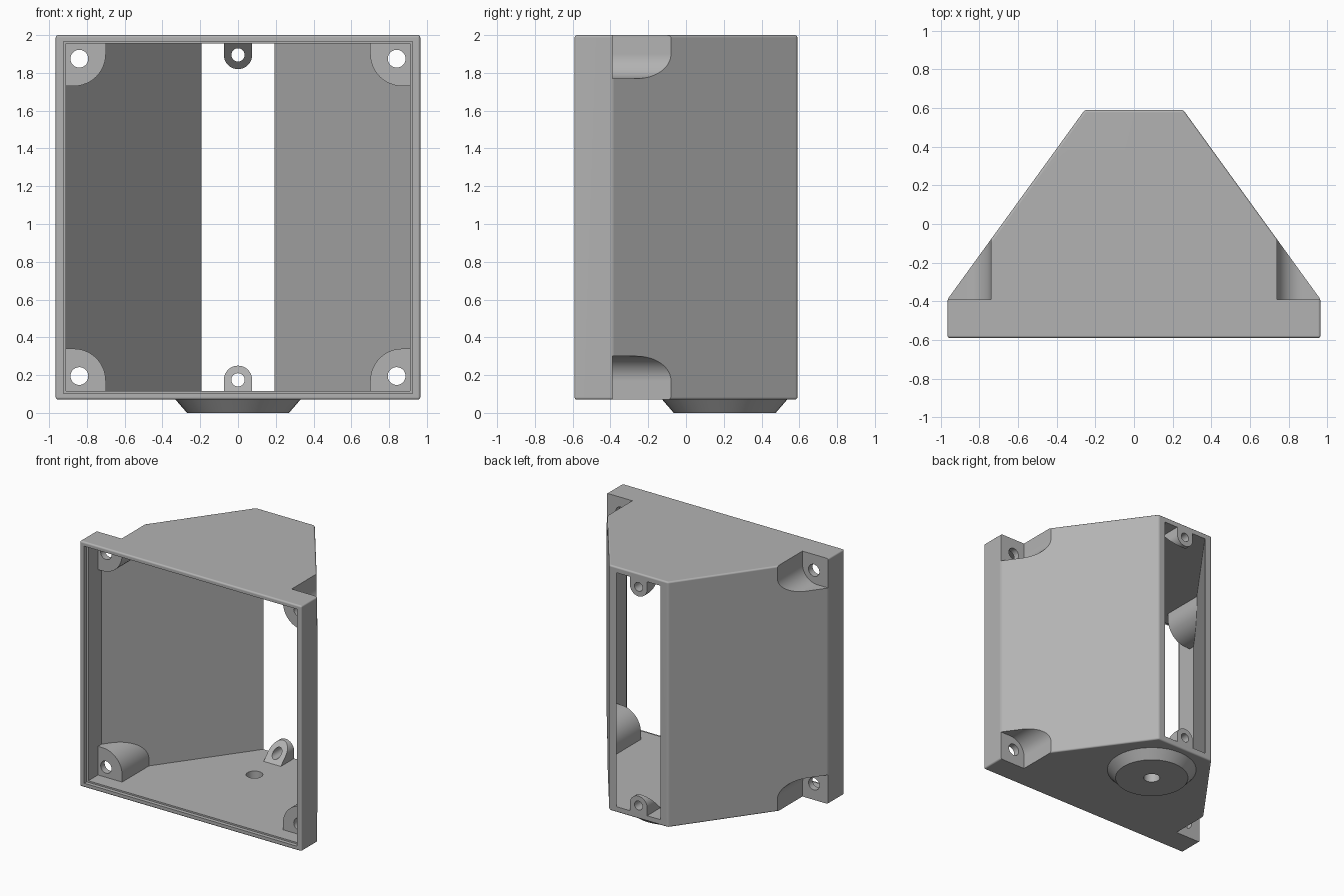
import bpy, bmesh, math
from mathutils import Vector

default = bpy.data.objects.get("Cube")
if default:
    bpy.data.objects.remove(default, do_unlink=True)

MID_Z = 1.035          # mirror height of the housing
SLOPE = 0.71 / 0.98    # sideways run of the slanted walls per unit depth

grey = bpy.data.materials.new("plain grey")
grey.use_nodes = True
colour = (0.45, 0.45, 0.45, 1)
grey.diffuse_color = colour
grey.node_tree.nodes["Principled BSDF"].inputs["Base Color"].default_value = colour


def prism(name, outline, low, high, axis):
    """Extrude an outline along y (outline in x,z) or z (outline in x,y)."""
    place = (lambda a, b, t: (a, t, b)) if axis == "y" else (lambda a, b, t: (a, b, t))
    bm = bmesh.new()
    rings = [[bm.verts.new(place(a, b, t)) for a, b in outline] for t in (low, high)]
    for ring in rings:
        bm.faces.new(ring)
    for i in range(len(outline)):
        j = (i + 1) % len(outline)
        bm.faces.new((rings[0][i], rings[0][j], rings[1][j], rings[1][i]))
    bmesh.ops.recalc_face_normals(bm, faces=bm.faces)
    mesh = bpy.data.meshes.new(name)
    bm.to_mesh(mesh)
    bm.free()
    mesh.materials.append(grey)
    obj = bpy.data.objects.new(name, mesh)
    bpy.context.collection.objects.link(obj)
    return obj


def apply_modifiers(obj):
    bpy.ops.object.select_all(action="DESELECT")
    obj.select_set(True)
    bpy.context.view_layer.objects.active = obj
    for mod in list(obj.modifiers):
        bpy.ops.object.modifier_apply(modifier=mod.name)


def combine(target, tool, operation="DIFFERENCE"):
    mod = target.modifiers.new("combine", "BOOLEAN")
    mod.operation, mod.solver, mod.object = operation, "EXACT", tool
    apply_modifiers(target)
    bpy.data.objects.remove(tool, do_unlink=True)


def arc(cx, cy, r, start, end, steps):
    angles = [math.radians(start + (end - start) * i / steps) for i in range(steps + 1)]
    return [(cx + r * math.cos(a), cy + r * math.sin(a)) for a in angles]


def circle(cx, cy, r):
    return arc(cx, cy, r, 0, 360, 40)[:-1]


def box(x, z0, z1):
    return [(-x, z0), (x, z0), (x, z1), (-x, z1)]


def flip(outline, sx, sz):
    return [(sx * x, MID_Z + sz * (z - MID_Z)) for x, z in outline]


def corner(x, z, r):
    """Lower right corner block with one rounded inner corner."""
    return [(1.1, -0.1), (x, -0.1)] + arc(x + r, z - r, r, 180, 90, 12) + [(1.1, z)]


def hexagon(side, flange_y, back, back_y, front_y):
    right = [(side, front_y), (side, flange_y), (back, back_y)]
    return right + [(-x, y) for x, y in reversed(right)]


CORNERS = [(sx, sz) for sx in (1, -1) for sz in (1, -1)]

# Outer shell with softened edges
housing = prism("housing", hexagon(0.965, -0.39, 0.255, 0.59, -0.59), 0.07, 2.0, "z")
bevel = housing.modifiers.new("soft edges", "BEVEL")
bevel.width, bevel.segments = 0.013, 3
apply_modifiers(housing)

# Hollow space, open at front and back
cavity = prism("cavity", hexagon(0.91, -0.395, 0.193 - 0.1 * SLOPE, 0.69, -0.7),
               0.115, 1.955, "z")

# Corner screw bosses are kept out of the hollow
for sx, sz in CORNERS:
    combine(cavity, prism("boss", flip(corner(0.70, 0.34, 0.17), sx, sz), -0.44, 0.2, "y"))

# Rear screw tabs with a sloped front face
for sz in (1, -1):
    outline = [(0.075, 0.05)] + arc(0, 0.175, 0.075, 0, 180, 20) + [(-0.075, 0.05)]
    tab = prism("tab", flip(outline, 1, sz), 0.3, 0.8, "y")
    for v in tab.data.vertices:
        if v.co.y < 0.5:
            height = v.co.z if sz > 0 else 2 * MID_Z - v.co.z
            v.co.y = 0.31 + height
    combine(cavity, tab)
combine(housing, cavity)

# Shallow step inside the front rim
combine(housing, prism("rim_step", box(0.925, 0.103, 1.967), -0.7, -0.56, "y"))

# Outer corner notches and their screw holes
for sx, sz in CORNERS:
    combine(housing, prism("notch", flip(corner(0.74, 0.30, 0.13), sx, sz), -0.39, 0.3, "y"))
    combine(housing, prism("hole", flip(circle(0.84, 0.195, 0.047), sx, sz), -0.5, -0.3, "y"))

# Holes through the rear tabs
for sz in (1, -1):
    combine(housing, prism("tab_hole", flip(circle(0, 0.175, 0.035), 1, sz), 0.3, 0.7, "y"))

# Tapered round foot, sunk slightly into the floor
foot = prism("foot", circle(0, 0.205, 0.335), 0, 0.075, "z")
for v in foot.data.vertices:
    if v.co.z < 0.01:
        centre = Vector((0, 0.205, 0))
        v.co = centre + (v.co - centre) * (0.27 / 0.335)
combine(housing, foot, "UNION")
combine(housing, prism("foot_hole", circle(0, 0.205, 0.06), -0.1, 0.2, "z"))

# Smooth curves, crisp edges
bpy.ops.object.select_all(action="DESELECT")
housing.select_set(True)
bpy.context.view_layer.objects.active = housing
bpy.ops.object.shade_smooth_by_angle(angle=math.radians(32))
weighted = housing.modifiers.new("even shading", "WEIGHTED_NORMAL")
weighted.keep_sharp = True
